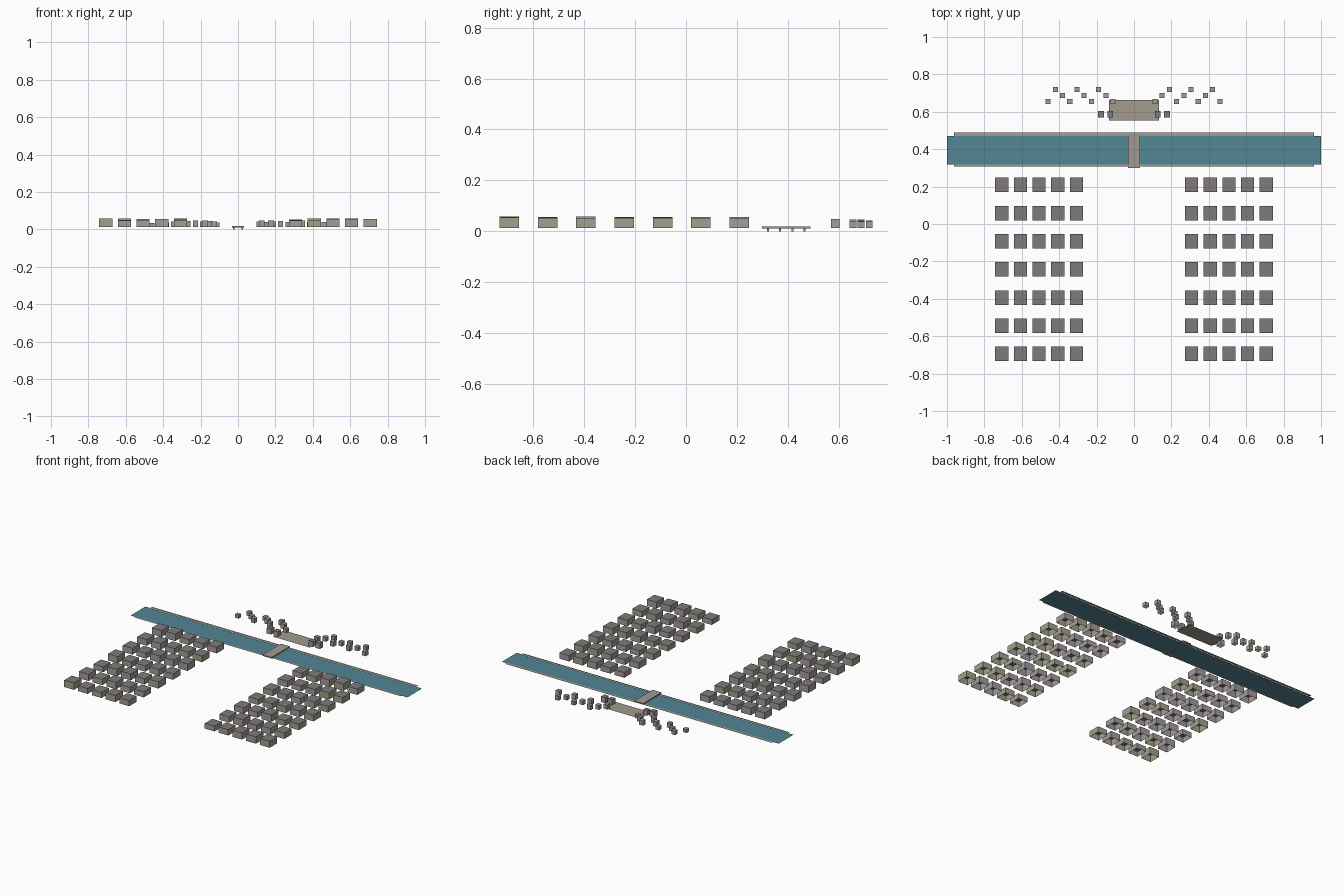
import bpy, bmesh, random

if "Cube" in bpy.data.objects:
    bpy.data.objects.remove(bpy.data.objects["Cube"])

random.seed(4)
BASE = 0.012  # ground level


def material(name, rgb):
    m = bpy.data.materials.new(name)
    m.diffuse_color = (*rgb, 1)
    m.use_nodes = True
    m.node_tree.nodes["Principled BSDF"].inputs["Base Color"].default_value = m.diffuse_color
    return m


WATER = material("water", (0.085, 0.24, 0.30))
STONE = material("stone", (0.36, 0.32, 0.29))
SAND = material("sand", (0.36, 0.33, 0.27))
ROOF = material("roof", (0.21, 0.195, 0.205))
WALLS = [material("wall_olive", (0.36, 0.35, 0.27)),
         material("wall_rose", (0.38, 0.33, 0.33)),
         material("wall_grey", (0.34, 0.33, 0.34))]


def finish(name, bm, mats):
    me = bpy.data.meshes.new(name)
    bm.to_mesh(me)
    bm.free()
    for m in mats:
        me.materials.append(m)
    ob = bpy.data.objects.new(name, me)
    bpy.context.collection.objects.link(ob)
    return ob


def add_box(bm, x0, x1, y0, y1, z0, z1, wall=0, top=0, bottom=True):
    v = [bm.verts.new((x, y, z)) for z in (z0, z1)
         for x, y in ((x0, y0), (x1, y0), (x1, y1), (x0, y1))]
    for i in range(4):
        j = (i + 1) % 4
        bm.faces.new((v[i], v[j], v[j + 4], v[i + 4])).material_index = wall
    bm.faces.new(v[4:]).material_index = top
    if bottom:
        bm.faces.new(v[3::-1]).material_index = wall


def plane(name, hx, y0, y1, z, mat):
    bm = bmesh.new()
    bm.faces.new([bm.verts.new(p) for p in
                  ((-hx, y0, z), (hx, y0, z), (hx, y1, z), (-hx, y1, z))])
    return finish(name, bm, [mat])


def building(name, x, y, sx, sy, height, roof):
    # open-bottomed block with a flat roof
    bm = bmesh.new()
    add_box(bm, x - sx / 2, x + sx / 2, y - sy / 2, y + sy / 2,
            BASE, BASE + height, 0, 1, bottom=False)
    wall = random.choice(WALLS)
    finish(name, bm, [wall, roof or wall])


# River and its two banks
plane("river", 1.0, 0.319, 0.471, 0.008, WATER)
plane("south_bank", 0.963, 0.307, 0.319, 0.010, SAND)
plane("north_bank", 0.963, 0.471, 0.488, 0.010, SAND)

# Bridge deck
bm = bmesh.new()
add_box(bm, -0.032, 0.032, 0.299, 0.489, 0.011, 0.018)
finish("bridge_deck", bm, [STONE])

# Bridge piers
bm = bmesh.new()
for sx in (-0.022, 0.022):
    for y in (0.323, 0.37, 0.418, 0.465):
        add_box(bm, sx - 0.004, sx + 0.004, y - 0.004, y + 0.004, 0, 0.011)
finish("bridge_piers", bm, [STONE])

# Plaza across the river
plane("plaza", 0.133, 0.553, 0.662, BASE, SAND)

# House blocks, huts and gatehouses on both sides
for side in (-1, 1):
    for row in range(7):
        for col in range(5):
            building("house", side * (0.308 + 0.0998 * col),
                     -0.6945 + 0.1506 * row, 0.070, 0.077,
                     random.uniform(0.034, 0.046), ROOF)
    for i in range(10):
        building("hut", side * (0.112 + 0.0386 * i),
                 (0.656, 0.688, 0.720)[i % 3], 0.027, 0.027,
                 random.uniform(0.022, 0.036), None)
    for x in (0.127, 0.176):
        building("gatehouse", side * x, 0.587, 0.032, 0.034,
                 random.uniform(0.03, 0.038), ROOF)
